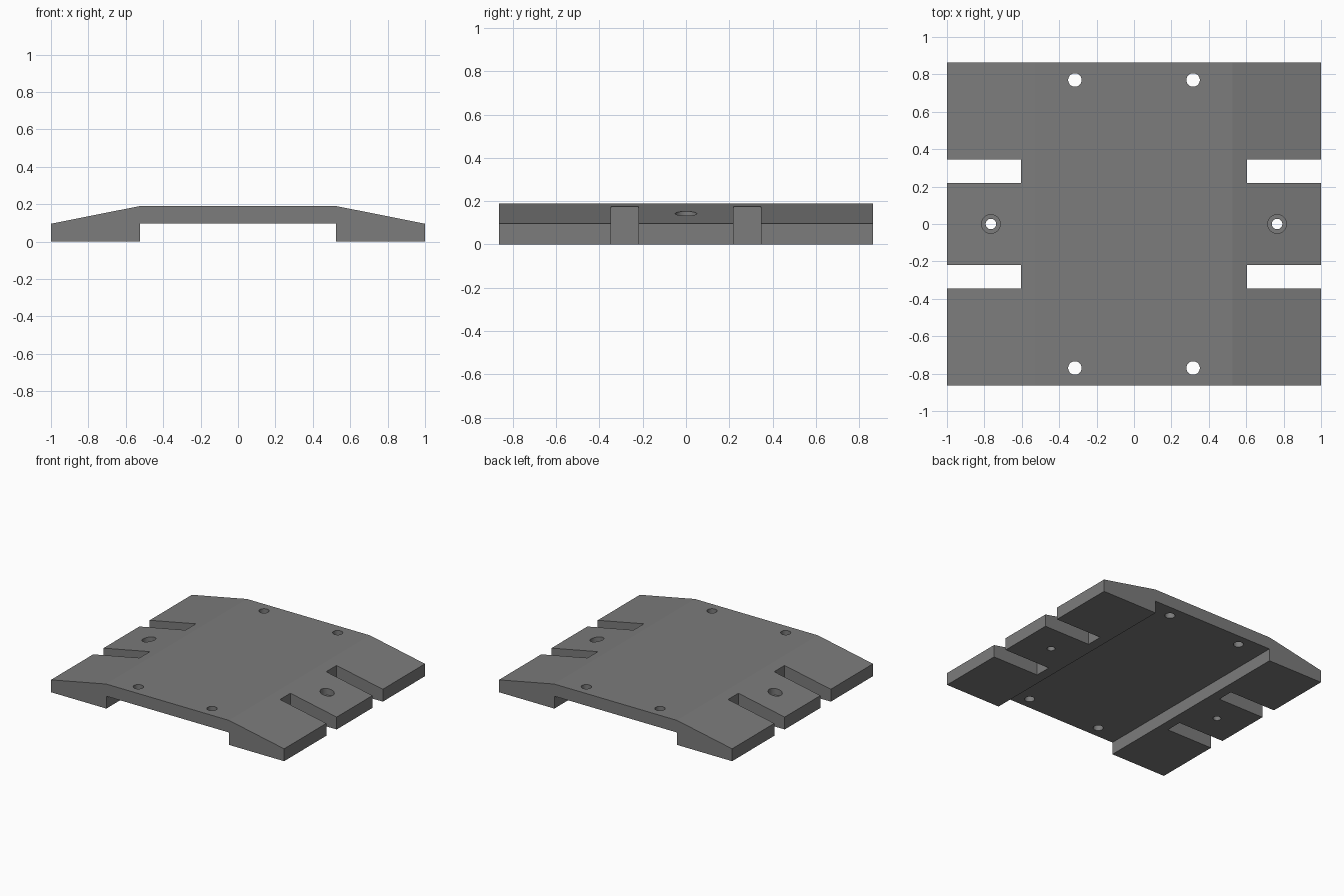
import bpy, bmesh

if "Cube" in bpy.data.objects:
    bpy.data.objects.remove(bpy.data.objects["Cube"])

HALF_Y = 0.863
SIGNS = (-1, 1)

# Plate: bridge-shaped side profile extruded along y
half = [(0.525, 0.096), (0.525, 0.0), (1.0, 0.0), (1.0, 0.096), (0.527, 0.19)]
profile = half + [(-x, z) for x, z in reversed(half)]
bm = bmesh.new()
face = bm.faces.new([bm.verts.new((x, -HALF_Y, z)) for x, z in profile])
ext = bmesh.ops.extrude_face_region(bm, geom=[face])
new_verts = [g for g in ext["geom"] if isinstance(g, bmesh.types.BMVert)]
bmesh.ops.translate(bm, verts=new_verts, vec=(0, 2 * HALF_Y, 0))
bmesh.ops.recalc_face_normals(bm, faces=bm.faces[:])
mesh = bpy.data.meshes.new("mounting_plate")
bm.to_mesh(mesh)
bm.free()
plate = bpy.data.objects.new("mounting_plate", mesh)
bpy.context.collection.objects.link(plate)


def cut(cutter, name):
    """Subtract a cutter from the plate, then remove it."""
    cutter.name = name
    cutter.hide_render = True
    mod = plate.modifiers.new(name, "BOOLEAN")
    mod.operation, mod.solver, mod.object = "DIFFERENCE", "EXACT", cutter
    bpy.context.view_layer.objects.active = plate
    bpy.ops.object.modifier_apply(modifier=name)
    bpy.data.objects.remove(cutter)


def drill(x, y, radius, z0, z1, name):
    bpy.ops.mesh.primitive_cylinder_add(vertices=40, radius=radius, depth=z1 - z0,
                                        location=(x, y, (z0 + z1) / 2))
    cut(bpy.context.object, name)


for sx in SIGNS:
    for sy in SIGNS:
        # Open slots in the sloped ends
        bpy.ops.mesh.primitive_cube_add(size=1, location=(sx * 0.853, sy * 0.2825, 0.1))
        slot = bpy.context.object
        slot.scale = (0.5, 0.127, 0.6)
        cut(slot, "slot_cutter")
        # Corner holes through the raised deck
        drill(sx * 0.316, sy * 0.77, 0.036, -0.1, 0.4, "deck_hole_cutter")
    # Counterbored screw holes in the centre tongues
    drill(sx * 0.765, 0, 0.028, -0.1, 0.4, "screw_hole_cutter")
    drill(sx * 0.765, 0, 0.05, 0.096, 0.4, "counterbore_cutter")

# Smooth hole walls, crisp plate edges
bpy.ops.object.select_all(action="DESELECT")
plate.select_set(True)
bpy.context.view_layer.objects.active = plate
bpy.ops.object.shade_smooth_by_angle(angle=0.17)

# Dark grey finish
finish = bpy.data.materials.new("dark_grey")
finish.diffuse_color = (0.2, 0.2, 0.2, 1)
finish.use_nodes = True
finish.node_tree.nodes["Principled BSDF"].inputs["Base Color"].default_value = finish.diffuse_color
plate.data.materials.clear()
plate.data.materials.append(finish)
